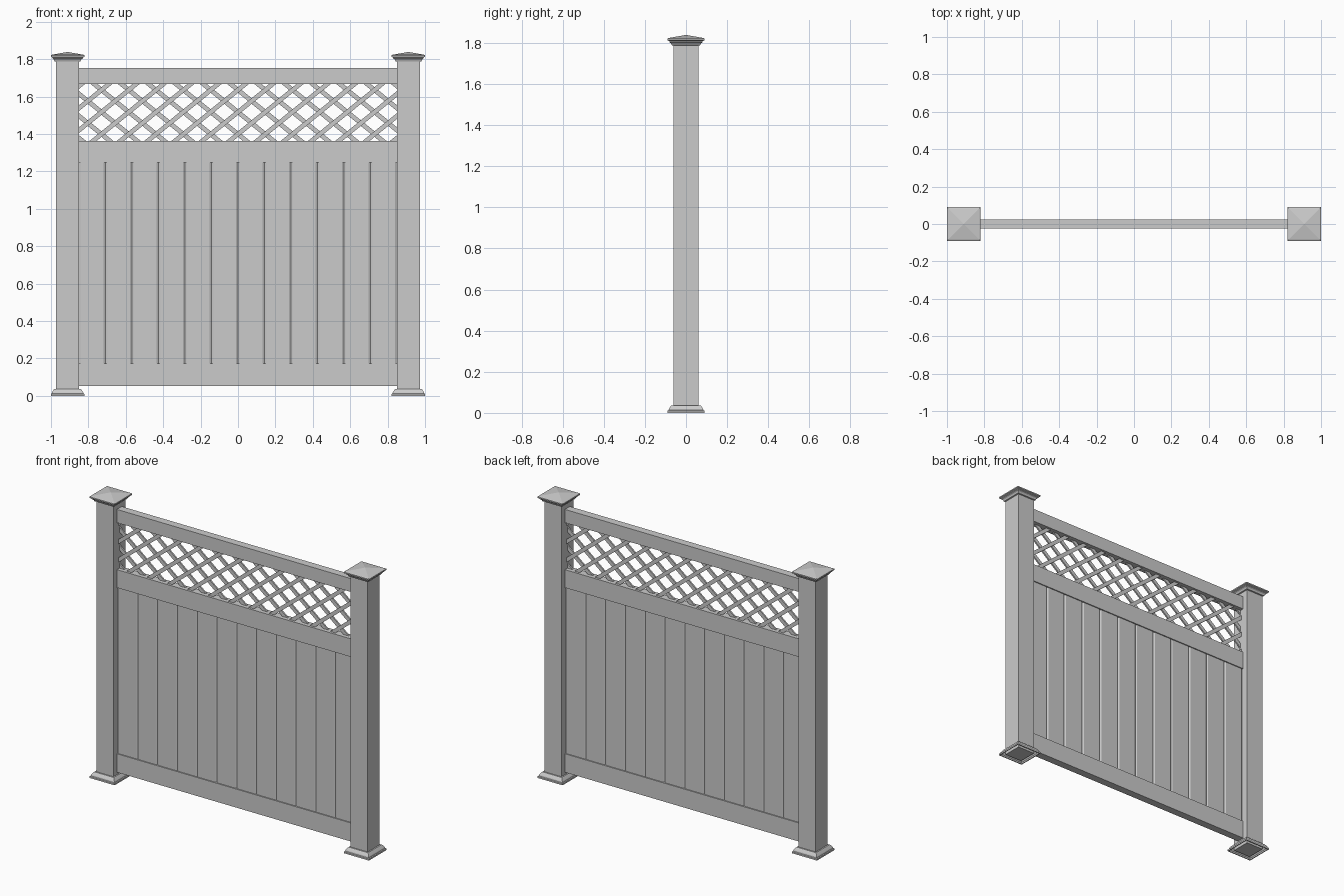
import bpy, bmesh, math

if "Cube" in bpy.data.objects:
    bpy.data.objects.remove(bpy.data.objects["Cube"])

POST_X = 0.911
H = 0.061          # post half width
INNER = POST_X - H  # inner face of the posts


def finish(name, bm):
    bmesh.ops.recalc_face_normals(bm, faces=bm.faces)
    me = bpy.data.meshes.new(name)
    bm.to_mesh(me)
    bm.free()
    ob = bpy.data.objects.new(name, me)
    bpy.context.collection.objects.link(ob)
    return ob


def box(name, x0, x1, y0, y1, z0, z1):
    bm = bmesh.new()
    bmesh.ops.create_cube(bm, size=1)
    for v in bm.verts:
        v.co = (x0 + (v.co.x + .5) * (x1 - x0),
                y0 + (v.co.y + .5) * (y1 - y0),
                z0 + (v.co.z + .5) * (z1 - z0))
    return finish(name, bm)


def square_loft(name, cx, profile, closed=False):
    """Sweep a (half width, z) profile around a square plan."""
    bm = bmesh.new()
    rings = [[bm.verts.new((cx + sx * r, sy * r, z))
              for sx, sy in ((-1, -1), (1, -1), (1, 1), (-1, 1))] for r, z in profile]
    pairs = list(zip(rings, rings[1:]))
    if closed:
        pairs.append((rings[-1], rings[0]))
    for a, b in pairs:
        for i in range(4):
            j = (i + 1) % 4
            bm.faces.new((a[i], a[j], b[j], b[i]))
    if not closed:
        bm.faces.new(rings[0])
    bmesh.ops.remove_doubles(bm, verts=bm.verts, dist=1e-5)
    return finish(name, bm)


def prism(name, outline, axis, a, b):
    """Extrude a 2D outline along y (outline is xz) or z (outline is xy)."""
    bm = bmesh.new()
    put = (lambda p, t: (p[0], t, p[1])) if axis == 'y' else (lambda p, t: (p[0], p[1], t))
    lo = [bm.verts.new(put(p, a)) for p in outline]
    hi = [bm.verts.new(put(p, b)) for p in outline]
    n = len(outline)
    for i in range(n):
        j = (i + 1) % n
        bm.faces.new((lo[i], lo[j], hi[j], hi[i]))
    bm.faces.new(lo)
    bm.faces.new(hi)
    return finish(name, bm)


# Posts with pyramid caps and hollow base skirts
cap = [(.062, 1.787), (.069, 1.789), (.073, 1.798), (.081, 1.804), (.081, 1.809),
       (.09, 1.813), (.09, 1.821), (.084, 1.824), (0, 1.839)]
skirt = [(.09, 0), (.09, .010), (.085, .013), (.083, .020), (.074, .033), (.070, .037),
         (.061, .037), (.061, .032), (.070, .029), (.084, .010), (.084, 0)]
for side, cx in (("left", -POST_X), ("right", POST_X)):
    box(side + "_post", cx - H, cx + H, -H, H, 0.003, 1.80)
    square_loft(side + "_post_cap", cx, cap)
    square_loft(side + "_post_base", cx, skirt, closed=True)

# Rails
for name, z0, z1 in (("top_rail", 1.668, 1.754), ("middle_rail", 1.247, 1.364),
                     ("bottom_rail", .052, .172)):
    box(name, -INNER, INNER, -.025, .025, z0, z1)

# Twelve tongue-and-groove boards with chamfered seams on both faces
N, T, G, D = 12, .018, .010, .006
W = 2 * INNER / N
front = []
for i in range(N):
    x = -INNER + i * W
    front += [(x, D - T), (x + G, -T), (x + W - G, -T)]
front.append((INNER, D - T))
back = [(x, -y) for x, y in reversed(front)]
prism("privacy_panel", front + back, 'z', .16, 1.26)

# Lattice: two crossed layers of slats, their ends hidden in posts and rails
PX, PZ, SW = .146, .118, .024
Z0, Z1, XE = 1.355, 1.68, INNER + .012
slope = PZ / PX
half = SW / 2 * math.sqrt(1 + slope * slope)
zc = (Z0 + Z1) / 2


def clip(poly, axis, limit, sign):
    out = []
    for p, q in zip(poly, poly[1:] + poly[:1]):
        dp, dq = sign * (limit - p[axis]), sign * (limit - q[axis])
        if dp >= 0:
            out.append(p)
        if dp * dq < 0:
            t = dp / (dp - dq)
            out.append(tuple(p[k] + (q[k] - p[k]) * t for k in (0, 1)))
    return out


for layer, s, y0, y1 in (("front", 1, -.010, 0), ("back", -1, 0, .010)):
    for k in range(-9, 10):
        c = k * PX
        z = lambda x: zc + s * slope * (x - c)
        poly = [(-2, z(-2) - half), (2, z(2) - half), (2, z(2) + half), (-2, z(-2) + half)]
        for ax, lim, sg in ((0, XE, 1), (0, -XE, -1), (1, Z1, 1), (1, Z0, -1)):
            poly = clip(poly, ax, lim, sg)
        if len(poly) > 2:
            prism(f"lattice_{layer}_slat_{k + 10}", poly, 'y', y0, y1)
